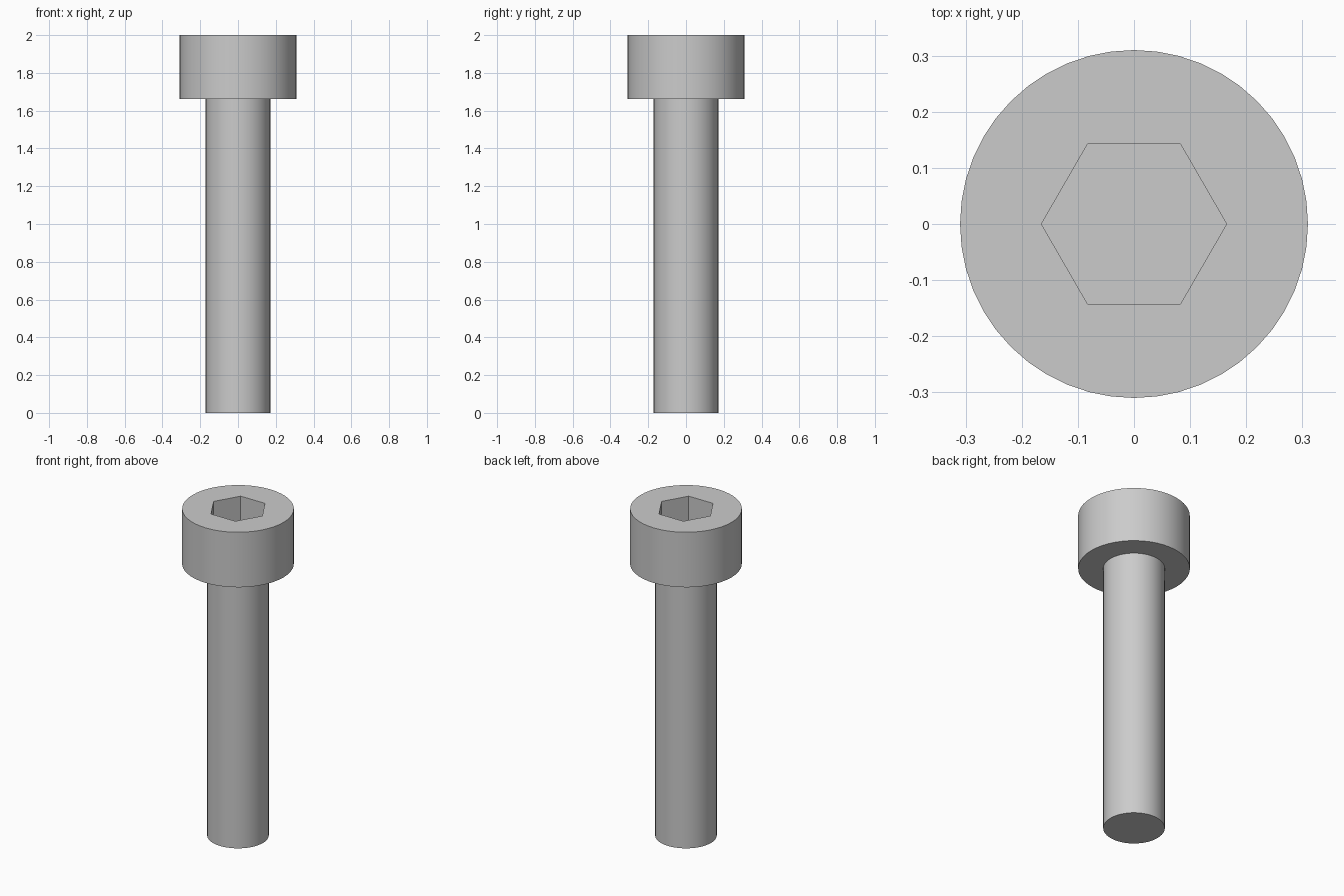
import bpy
import math

HEAD_RADIUS, SHAFT_RADIUS, HEX_RADIUS = 0.31, 0.171, 0.165
HEIGHT, HEAD_BASE, SOCKET_DEPTH = 2.0, 1.663, 0.18

cube = bpy.data.objects.get("Cube")
if cube:
    bpy.data.objects.remove(cube, do_unlink=True)

# Plain grey metal
steel = bpy.data.materials.new("steel grey")
steel.use_nodes = True
colour = (0.6, 0.6, 0.6, 1)
steel.diffuse_color = colour
steel.node_tree.nodes["Principled BSDF"].inputs["Base Color"].default_value = colour


def prism(name, radius, bottom, top, sides, turn=0):
    """Upright prism or cylinder between two heights."""
    bpy.ops.mesh.primitive_cylinder_add(
        vertices=sides, radius=radius, depth=top - bottom,
        location=(0, 0, (bottom + top) / 2), rotation=(0, 0, turn))
    obj = bpy.context.object
    obj.name = name
    obj.data.materials.append(steel)
    return obj


def smooth(obj):
    bpy.ops.object.select_all(action='DESELECT')
    obj.select_set(True)
    bpy.context.view_layer.objects.active = obj
    bpy.ops.object.shade_smooth_by_angle(angle=math.radians(30))


# Shaft
shaft = prism("shaft", SHAFT_RADIUS, 0, HEAD_BASE, 48)
smooth(shaft)

# Head with a hexagonal socket, corners pointing along x
head = prism("head", HEAD_RADIUS, HEAD_BASE, HEIGHT, 48)
cutter = prism("socket_cutter", HEX_RADIUS, HEIGHT - SOCKET_DEPTH,
               HEIGHT + 0.1, 6, math.radians(30))
cutter.hide_render = True

cut = head.modifiers.new("socket", 'BOOLEAN')
cut.operation = 'DIFFERENCE'
cut.solver = 'EXACT'
cut.object = cutter
bpy.context.view_layer.objects.active = head
bpy.ops.object.modifier_apply(modifier=cut.name)
bpy.data.objects.remove(cutter, do_unlink=True)
smooth(head)
